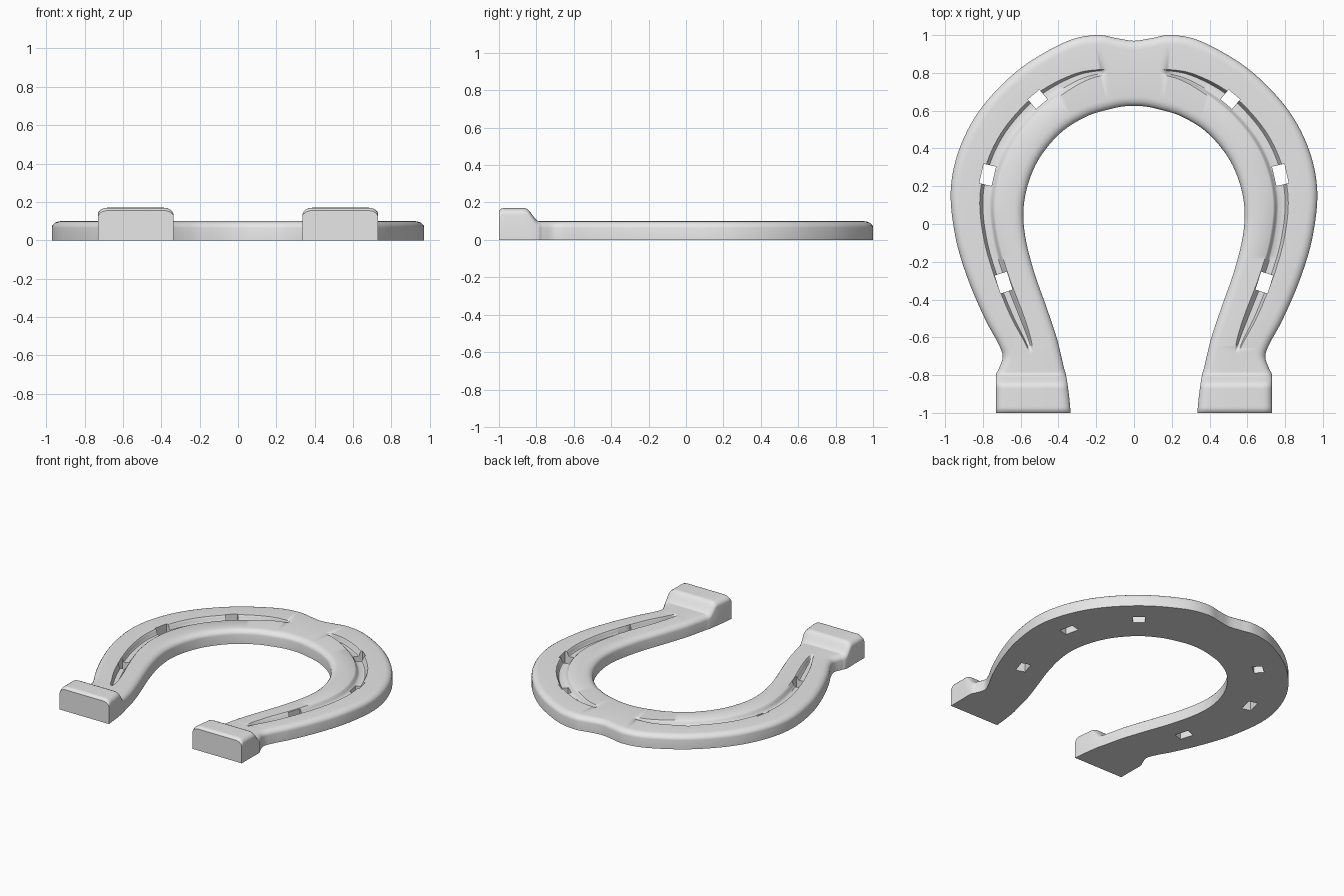
import bpy, bmesh, math
from mathutils import Vector, Matrix

cube = bpy.data.objects.get("Cube")
if cube:
    bpy.data.objects.remove(cube, do_unlink=True)

# Paired outline points (outer x, y, inner x, y) from the toe to one heel
HALF = [
    (0, .97, 0, .625), (.09, .983, .06, .622), (.2, 1, .14, .605),
    (.36, .965, .25, .57), (.6, .825, .38, .49), (.8, .625, .49, .365),
    (.92, .41, .555, .23), (.97, .18, .585, .08), (.945, -.07, .575, -.07),
    (.88, -.29, .53, -.25), (.79, -.5, .46, -.45), (.72, -.63, .41, -.6),
    (.695, -.7, .385, -.7), (.715, -.765, .37, -.765), (.73, -.8, .36, -.8),
    (.73, -.9, .345, -.9), (.73, -1, .335, -1),
]
STEPS = 8


def smooth(a, b, x):
    t = min(max((x - a) / (b - a), 0), 1)
    return t * t * (3 - 2 * t)


def lerp(a, b, t):
    return a + (b - a) * t


def spline(p0, p1, p2, p3, t):
    return 0.5 * (2 * p1 + (p2 - p0) * t + (2 * p0 - 5 * p1 + 4 * p2 - p3) * t ** 2
                  + (3 * p1 - p0 - 3 * p2 + p3) * t ** 3)


def top_height(y):
    # Raised heel block with a softened front edge
    edge = max(0, (-.98 - y) / .02)
    return .1 + .07 * smooth(-.785, -.86, y) - .015 * edge ** 2


def section(u, width):
    """Half-profile as (v across, fraction of edge height, groove drop)."""
    arc = [i * math.pi / 10 for i in range(6)]
    rim = [(.05 * (1 - math.cos(a)) / width, .035 * (1 - math.sin(a))) for a in arc]
    # Groove tapers at both ends
    w = smooth(1.8, 4.2, u) * (1 - smooth(9.8, 11.8, u))
    a, b = lerp(.46, .40, w), lerp(.54, .61, w)
    depth = .035 * smooth(1.8, 2.3, u) * (1 - smooth(10.9, 11.7, u))
    span = b - a
    wall = [i / 4 for i in range(5)]
    groove = [(a + .2 * span * t, depth * smooth(0, 1, t)) for t in wall]
    groove += [(b - .35 * span * (1 - t), depth * smooth(0, 1, 1 - t)) for t in wall]
    return rim + groove + [(1 - v, drop) for v, drop in reversed(rim)]


# Sweep the grooved section from heel to heel
path = [Vector((-ox, oy, -ix, iy)) for ox, oy, ix, iy in reversed(HALF[1:])]
path += [Vector(p) for p in HALF]
mid, last = len(HALF) - 1, len(path) - 1
bm = bmesh.new()
rows = []
for n in range(last * STEPS + 1):
    i = min(n // STEPS, last - 1)
    t = n / STEPS - i
    p1, p2 = path[i], path[i + 1]
    p0 = path[i - 1] if i > 0 else 2 * p1 - p2
    p3 = path[i + 2] if i + 2 <= last else 2 * p2 - p1
    p = spline(p0, p1, p2, p3, t)
    outer, inner = Vector(p[:2]), Vector(p[2:])
    width = (outer - inner).length
    row = [bm.verts.new((*outer, 0))]
    for v, drop in section(abs(n / STEPS - mid), width):
        q = outer.lerp(inner, v)
        row.append(bm.verts.new((*q, top_height(q.y) - drop)))
    row.append(bm.verts.new((*inner, 0)))
    rows.append(row)
for r, s in zip(rows, rows[1:]):
    for k in range(len(r)):
        j = (k + 1) % len(r)
        bm.faces.new((r[k], r[j], s[j], s[k]))
bm.faces.new(rows[0])
bm.faces.new(rows[-1])
bmesh.ops.recalc_face_normals(bm, faces=bm.faces)


def make_object(name, bm):
    mesh = bpy.data.meshes.new(name)
    bm.to_mesh(mesh)
    bm.free()
    obj = bpy.data.objects.new(name, mesh)
    bpy.context.collection.objects.link(obj)
    return obj


shoe = make_object("horseshoe", bm)

# Nail holes: x, y, length along the groove, turn in degrees
holes = bmesh.new()
for x, y, length, turn in ((.51, .66, .08, 50), (.775, .26, .105, 13), (.69, -.31, .1, -18)):
    for side in (-1, 1):
        place = (Matrix.Translation((side * x, y, .05))
                 @ Matrix.Rotation(math.radians(side * turn), 4, 'Z')
                 @ Matrix.Diagonal((.067, length, .4, 1)))
        bmesh.ops.create_cube(holes, size=1, matrix=place)
cutter = make_object("nail_hole_cutter", holes)
cutter.hide_render = True

cut = shoe.modifiers.new("nail_holes", 'BOOLEAN')
cut.operation = 'DIFFERENCE'
cut.solver = 'EXACT'
cut.object = cutter
bpy.ops.object.select_all(action='DESELECT')
bpy.context.view_layer.objects.active = shoe
shoe.select_set(True)
bpy.ops.object.modifier_apply(modifier=cut.name)
bpy.data.objects.remove(cutter, do_unlink=True)

# Plain pale metal
mat = bpy.data.materials.new("pale_grey_metal")
mat.use_nodes = True
colour = (.8, .8, .8, 1)
mat.diffuse_color = colour
mat.node_tree.nodes["Principled BSDF"].inputs["Base Color"].default_value = colour
shoe.data.materials.clear()
shoe.data.materials.append(mat)
bpy.ops.object.shade_smooth_by_angle(angle=math.radians(40))
